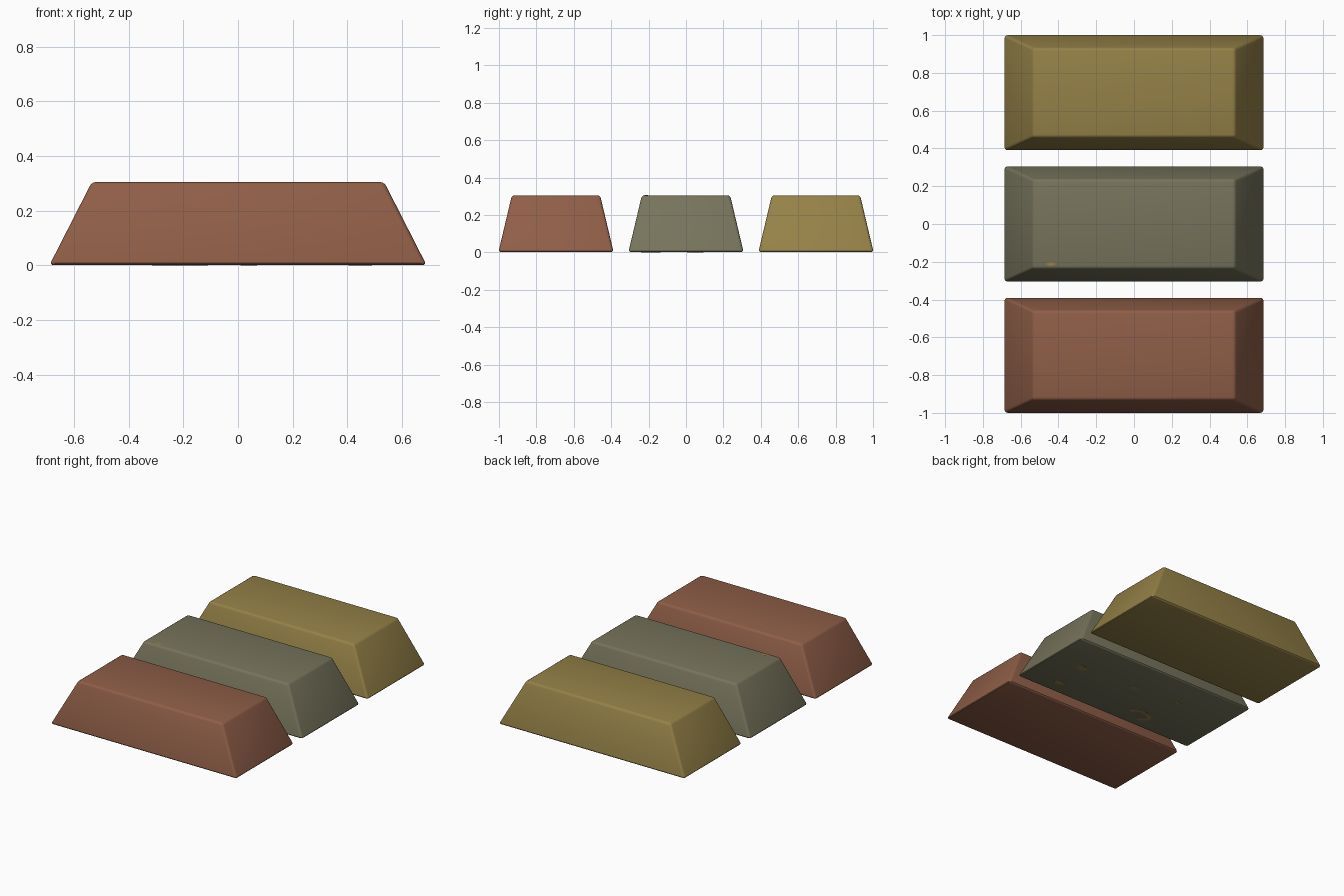
import bpy, bmesh, math
from mathutils import Matrix

cube = bpy.data.objects.get("Cube")
if cube:
    bpy.data.objects.remove(cube, do_unlink=True)

HEIGHT = 0.305


def material(name, color):
    mat = bpy.data.materials.new(name)
    mat.use_nodes = True
    mat.diffuse_color = (*color, 1)
    bsdf = mat.node_tree.nodes["Principled BSDF"]
    bsdf.inputs["Base Color"].default_value = (*color, 1)
    bsdf.inputs["Roughness"].default_value = 0.6
    return mat


def add_object(name, bm, mat):
    bmesh.ops.recalc_face_normals(bm, faces=bm.faces)
    mesh = bpy.data.meshes.new(name)
    bm.to_mesh(mesh)
    bm.free()
    mesh.materials.append(mat)
    obj = bpy.data.objects.new(name, mesh)
    bpy.context.collection.objects.link(obj)
    return obj


def ingot(name, y, mat):
    """Tapered bar with softly rounded edges."""
    bm = bmesh.new()
    bmesh.ops.create_cube(bm, size=2)
    for v in bm.verts:
        top = v.co.z > 0
        v.co.x *= 0.535 if top else 0.69
        v.co.y *= 0.236 if top else 0.308
        v.co.z = HEIGHT if top else 0.001
    bmesh.ops.bevel(bm, geom=bm.edges[:], offset=0.015, segments=3,
                    profile=0.5, affect='EDGES')
    obj = add_object(name, bm, mat)
    obj.location.y = y
    bpy.ops.object.select_all(action='DESELECT')
    obj.select_set(True)
    bpy.context.view_layer.objects.active = obj
    bpy.ops.object.shade_smooth_by_angle(angle=math.radians(35))
    return obj


def fleck(name, x, y, z, outer, inner=0.0, sweep=1.0, squash=0.6):
    """Thin patch: a flat oval, or a crescent band when inner is set."""
    bm = bmesh.new()
    steps = 14
    angles = [math.tau * sweep * i / steps for i in range(steps + (sweep < 1))]
    loop = [(outer * math.cos(a), outer * math.sin(a), 0) for a in angles]
    if inner:
        loop += [(inner * math.cos(a), inner * math.sin(a), 0) for a in reversed(angles)]
    face = bm.faces.new([bm.verts.new(p) for p in loop])
    ext = bmesh.ops.extrude_face_region(bm, geom=[face])
    for v in ext["geom"]:
        if isinstance(v, bmesh.types.BMVert):
            v.co.z += 0.002
    bmesh.ops.transform(bm, matrix=Matrix.Diagonal((1, squash, 1, 1)), verts=bm.verts)
    add_object(name, bm, gold).location = (x, y, z)


copper = material("copper red", (0.275, 0.112, 0.064))
grey = material("stone grey", (0.183, 0.174, 0.106))
gold = material("dull gold", (0.300, 0.220, 0.064))

# Three bars in a row
ingot("copper_ingot", -0.695, copper)
ingot("grey_ingot", 0, grey)
ingot("gold_ingot", 0.695, gold)

# Gold flecks on the grey bar
for i, (x, y, r) in enumerate([(0.45, 0.03, 0.04), (0.44, -0.2, 0.035),
                               (0.04, 0.05, 0.03), (-0.29, 0.08, 0.025)]):
    fleck(f"underside_fleck_{i + 1}", x, y, 0, r)
fleck("underside_crescent", -0.2, -0.19, 0, 0.09, 0.055, 0.7)
fleck("top_edge_fleck", -0.44, -0.212, HEIGHT - 0.0015, 0.025, squash=0.4)
